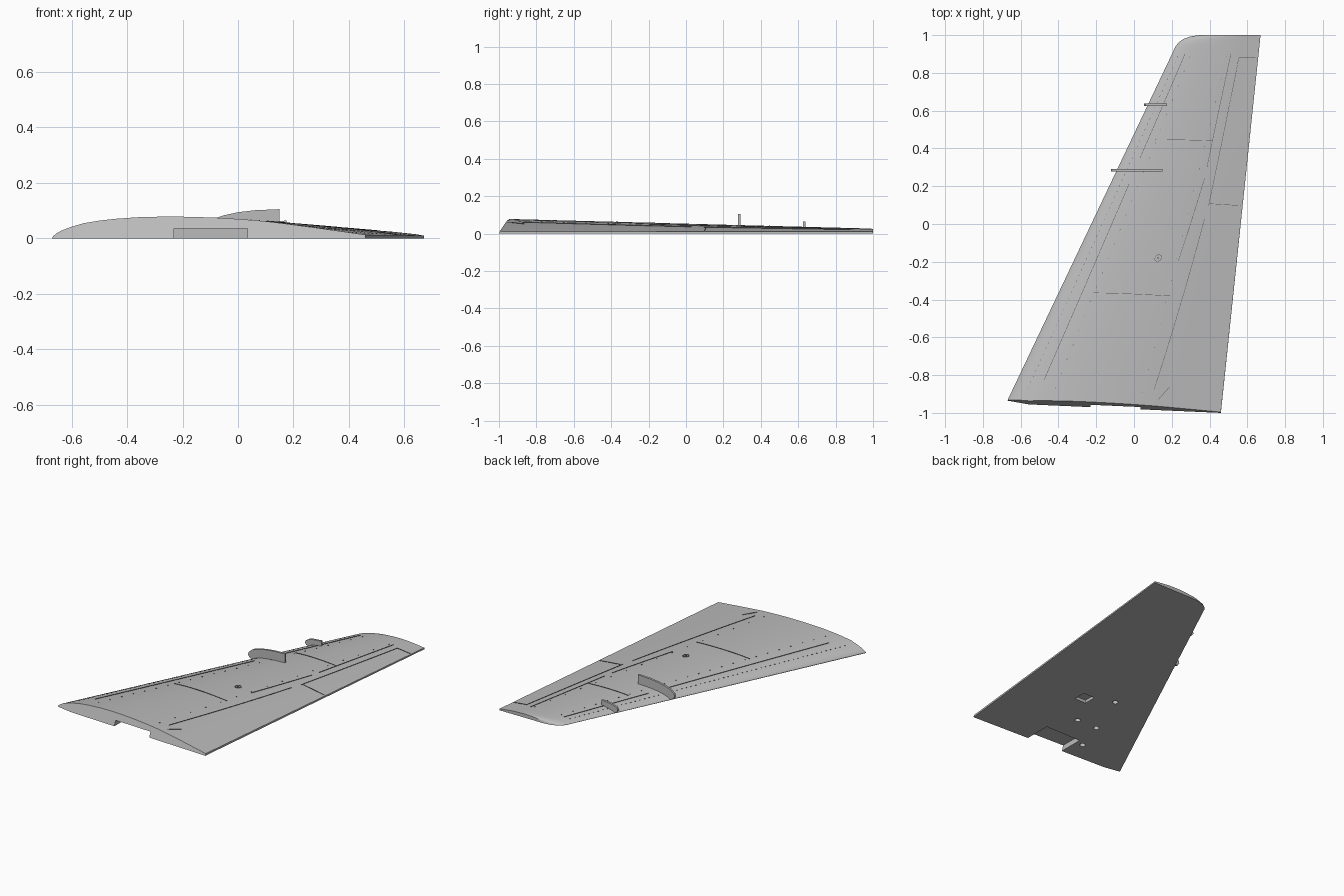
import bpy, bmesh, math
from mathutils import Vector

if "Cube" in bpy.data.objects:
    bpy.data.objects.remove(bpy.data.objects["Cube"])


def material(name, rgb):
    m = bpy.data.materials.new(name)
    m.use_nodes = True
    m.diffuse_color = (*rgb, 1)
    m.node_tree.nodes["Principled BSDF"].inputs["Base Color"].default_value = (*rgb, 1)
    return m


GREY = material("light_grey", (0.5, 0.5, 0.5))
DARK = material("seam_dark_grey", (0.09, 0.09, 0.09))


def make_object(name, bm, mat):
    bmesh.ops.recalc_face_normals(bm, faces=bm.faces)
    me = bpy.data.meshes.new(name)
    bm.to_mesh(me)
    bm.free()
    me.materials.append(mat)
    ob = bpy.data.objects.new(name, me)
    bpy.context.collection.objects.link(ob)
    return ob


def interp(table, x):
    for (x0, y0), (x1, y1) in zip(table, table[1:]):
        if x <= x1:
            return y0 + (y1 - y0) * (x - x0) / (x1 - x0)
    return table[-1][1]


# Aerofoil height along the chord (fraction of chord, fraction of thickness)
FOIL = [(0, 0.04), (0.005, 0.13), (0.015, 0.25), (0.03, 0.37), (0.06, 0.54), (0.1, 0.71),
        (0.15, 0.83), (0.2, 0.91), (0.28, 0.985), (0.36, 1), (0.44, 0.98), (0.52, 0.93),
        (0.6, 0.85), (0.68, 0.74), (0.76, 0.58), (0.84, 0.41), (0.92, 0.23), (1, 0.05)]
ROOT_LINE = [(0, -0.935), (0.1, -0.955), (0.4, -0.97), (1, -1)]
TE = 0.009


def trailing_x(y):
    return 0.46 + 0.105 * (y + 1)


def section(u, y, le, thick, top):
    x = le + (trailing_x(y) - le) * u
    return Vector((x, y, TE * u + thick * interp(FOIL, u) if top else 0))


def wing_point(u, s, top=True):
    """Ruled surface from the slanted root (s=0) to the start of the tip (s=1)."""
    z = TE * u + 0.075 * interp(FOIL, u) if top else 0
    root = Vector((-0.67 + 1.13 * u, interp(ROOT_LINE, u) + 0.35 * z, z))
    return root.lerp(section(u, 0.94, 0.22, 0.025, top), s)


# Wing body: rows of closed sections joined from root to tip
us = [p[0] for p in FOIL]
rows = []
for i in range(13):
    s = i / 12
    rows.append([wing_point(u, s) for u in us] + [wing_point(u, s, False) for u in reversed(us)])
for y, le, thick in [(0.96, 0.235, 0.0245), (0.98, 0.262, 0.0235), (0.993, 0.3, 0.0225), (1, 0.345, 0.021)]:
    rows.append([section(u, y, le, thick, True) for u in us] +
                [section(u, y, le, thick, False) for u in reversed(us)])
bm = bmesh.new()
grid = [[bm.verts.new(p) for p in row] for row in rows]
n = len(grid[0])
for a, b in zip(grid, grid[1:]):
    for j in range(n):
        k = (j + 1) % n
        bm.faces.new((a[j], a[k], b[k], b[j]))
bm.faces.new(grid[0])
bm.faces.new(grid[-1])
wing = make_object("wing", bm, GREY)


# Underside openings: root notch, square access bay and round holes
def cut(name, build):
    b = bmesh.new()
    build(b)
    cutter = make_object(name, b, GREY)
    cutter.hide_render = True
    cutter.hide_viewport = True
    mod = wing.modifiers.new(name, 'BOOLEAN')
    mod.operation = 'DIFFERENCE'
    mod.solver = 'EXACT'
    mod.object = cutter
    return cutter


def box(x0, x1, y0, y1, z0, z1):
    def build(b):
        r = bmesh.ops.create_cube(b, size=1)
        for v in r['verts']:
            v.co = Vector(((x0 + x1) / 2 + v.co.x * (x1 - x0), (y0 + y1) / 2 + v.co.y * (y1 - y0),
                           (z0 + z1) / 2 + v.co.z * (z1 - z0)))
    return build


def holes(b):
    for x, y in [(-0.095, -0.295), (-0.06, -0.615), (-0.21, -0.615), (-0.28, -0.83)]:
        r = bmesh.ops.create_cone(b, cap_ends=True, segments=20, radius1=0.018, radius2=0.018, depth=0.06)
        bmesh.ops.translate(b, verts=r['verts'], vec=(x, y, 0))


cutters = [cut("notch_cutter", box(-0.23, 0.035, -1.1, -0.8, -0.05, 0.035)),
           cut("bay_cutter", box(0.04, 0.125, -0.42, -0.335, -0.05, 0.02)),
           cut("hole_cutter", holes)]
bpy.context.view_layer.objects.active = wing
wing.select_set(True)
for m in list(wing.modifiers):
    bpy.ops.object.modifier_apply(modifier=m.name)
for c in cutters:
    bpy.data.objects.remove(c)
bpy.ops.object.shade_smooth_by_angle(angle=math.radians(30))


# Wing fences wrapping the leading edge
def fence(name, y, outline, width=0.014):
    b = bmesh.new()
    f = b.faces.new([b.verts.new((x, y - width / 2, z)) for x, z in outline])
    r = bmesh.ops.extrude_face_region(b, geom=[f])
    bmesh.ops.translate(b, vec=(0, width, 0), verts=[v for v in r['geom'] if isinstance(v, bmesh.types.BMVert)])
    return make_object(name, b, GREY)


fence("inner_fence", 0.285, [(-0.08, 0.002), (-0.11, 0.012), (-0.122, 0.03), (-0.115, 0.05), (-0.09, 0.07),
                             (-0.05, 0.083), (0, 0.094), (0.06, 0.101), (0.15, 0.105), (0.15, 0.02), (0, 0.01)])
fence("outer_fence", 0.632, [(0.085, 0.002), (0.064, 0.01), (0.054, 0.023), (0.06, 0.038), (0.08, 0.05),
                             (0.11, 0.058), (0.175, 0.064), (0.175, 0.015), (0.11, 0.008)])


# Panel seams: hair-thin raised ribs that follow the upper skin
def rib(b, pts, width=0.002, height=0.0025):
    prev = None
    for i, p in enumerate(pts):
        d = pts[min(i + 1, len(pts) - 1)] - pts[max(i - 1, 0)]
        side = Vector((-d.y, d.x, 0)).normalized() * width / 2
        up, down = Vector((0, 0, height)), Vector((0, 0, -0.002))
        ring = [b.verts.new(p + o) for o in (side + down, side + up, up - side, down - side)]
        if prev:
            for j in range(4):
                k = (j + 1) % 4
                b.faces.new((prev[j], prev[k], ring[k], ring[j]))
        else:
            b.faces.new(ring)
        prev = ring
    b.faces.new(prev)


def seam(b, u0, y0, u1, y1, steps=14):
    s0, s1 = (y0 + 0.965) / 1.905, (y1 + 0.965) / 1.905
    rib(b, [wing_point(u0 + (u1 - u0) * i / steps, s0 + (s1 - s0) * i / steps) for i in range(steps + 1)])


b = bmesh.new()
for u0, y0, u1, y1 in [(0.67, -0.88, 0.75, 0.03), (0.76, 0.1, 0.78, 0.88), (0.76, 0.11, 0.99, 0.11),
                       (0.78, 0.88, 0.99, 0.88), (0.69, 0.3, 0.68, 0.9), (0.2, -0.385, 0.64, -0.385),
                       (0.2, 0.44, 0.69, 0.44), (0.13, -0.85, 0.14, 0.2), (0.14, 0.34, 0.15, 0.9),
                       (0.64, -0.2, 0.69, 0.24), (0.7, -0.93, 0.74, -0.86)]:
    seam(b, u0, y0, u1, y1)
make_object("panel_seams", b, DARK)

# Rows of fasteners along the spars
b = bmesh.new()
for u0, u1, count in [(0.07, 0.08, 60), (0.2, 0.22, 24), (0.62, 0.64, 16)]:
    for i in range(count):
        y = -0.9 + 1.78 * i / (count - 1)
        u = u0 + (u1 - u0) * i / count
        seam(b, u, y, u, y + 0.007, 1)
make_object("fastener_rows", b, DARK)

# Round filler cap on the upper skin
b = bmesh.new()
pts = []
for i in range(25):
    a = i * math.tau / 24
    pts.append(wing_point(0.512 + 0.02 * math.cos(a), 0.407 + 0.0095 * math.sin(a)))
rib(b, pts)
rib(b, [wing_point(0.506, 0.407), wing_point(0.518, 0.407)], 0.006)
make_object("filler_cap", b, DARK)
